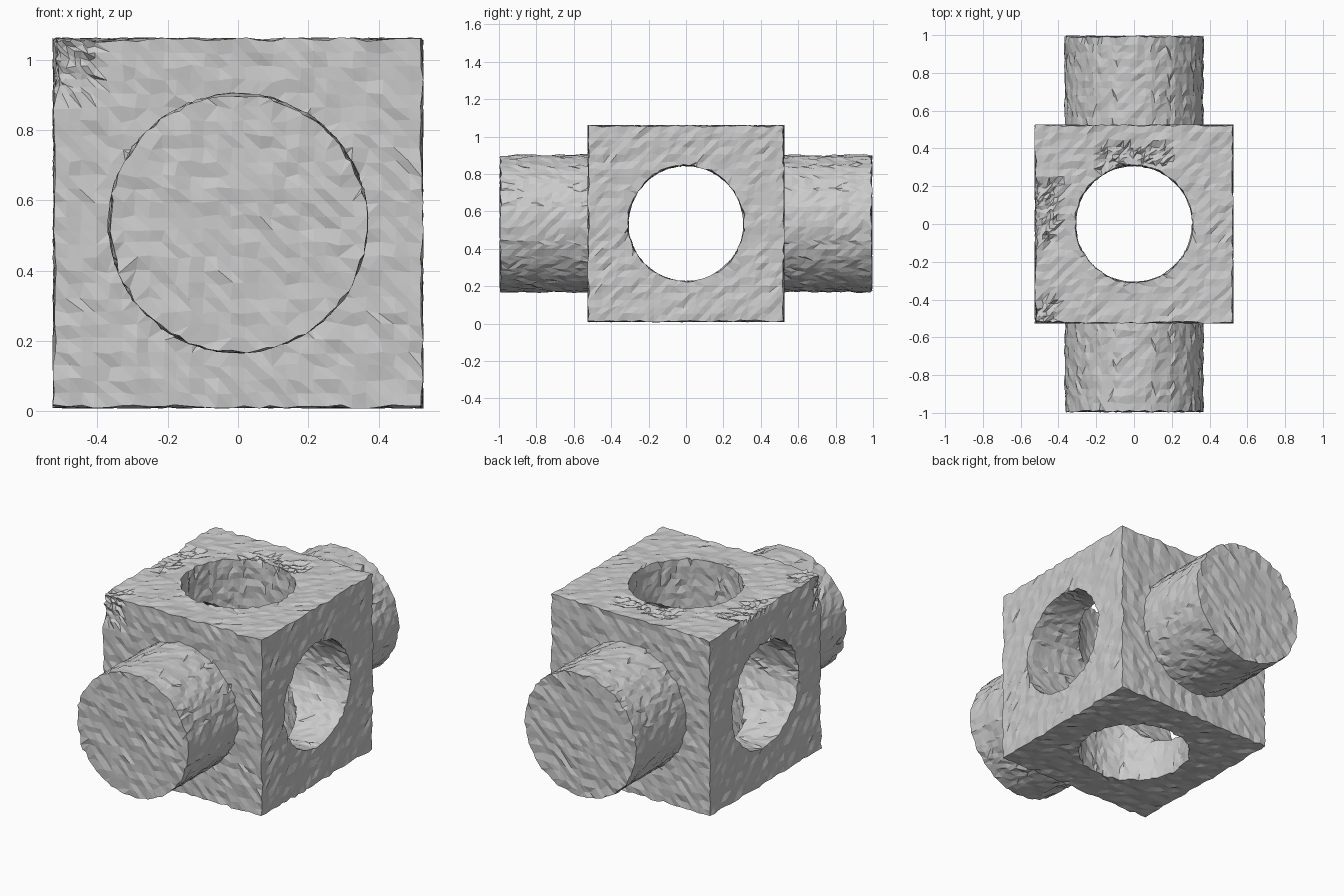
import bpy, bmesh, math, random
from mathutils import Vector

if "Cube" in bpy.data.objects:
    bpy.data.objects.remove(bpy.data.objects["Cube"])

random.seed(4)
CENTRE = Vector((0, 0, 0.535))


def cylinder(name, radius, length, rot):
    bpy.ops.mesh.primitive_cylinder_add(vertices=64, radius=radius, depth=length,
                                        location=CENTRE, rotation=rot)
    ob = bpy.context.object
    ob.name = name
    return ob


def boolean(target, other, op):
    m = target.modifiers.new(other.name, 'BOOLEAN')
    m.operation, m.solver, m.object = op, 'EXACT', other
    bpy.context.view_layer.objects.active = target
    bpy.ops.object.modifier_apply(modifier=m.name)
    bpy.data.objects.remove(other)


# Solid block with a thick rod running front to back
bpy.ops.mesh.primitive_cube_add(size=1.044, location=CENTRE)
block = bpy.context.object
block.name = "bored_block"
quarter = math.pi / 2
boolean(block, cylinder("rod", 0.365, 1.983, (quarter, 0, 0)), 'UNION')

# Two crossing bores: side to side, and top to bottom
boolean(block, cylinder("side_bore", 0.311, 1.5, (0, quarter, 0)), 'DIFFERENCE')
boolean(block, cylinder("vertical_bore", 0.311, 1.5, (0, 0, 0)), 'DIFFERENCE')

# Even facets that keep the hard edges
grid = block.modifiers.new("facets", 'REMESH')
grid.mode, grid.octree_depth, grid.scale = 'SHARP', 6, 0.8
grid.use_remove_disconnected = False
bpy.ops.object.modifier_apply(modifier=grid.name)

bm = bmesh.new()
bm.from_mesh(block.data)
bmesh.ops.triangulate(bm, faces=bm.faces)

# Chipped patches on the top face and one front corner (world centre, half size)
patches = [((-0.47, -0.52, 0.97), (0.08, 0.04, 0.10)),
           ((-0.46, 0.07, 1.06), (0.07, 0.18, 0.04)),
           ((-0.46, -0.45, 1.06), (0.06, 0.07, 0.04)),
           ((0.0, 0.36, 1.06), (0.20, 0.07, 0.04))]


def chipped(v):
    p = block.matrix_world @ v.co
    return any(all(abs(p[i] - c[i]) < h[i] for i in range(3)) for c, h in patches)


edges = [e for e in bm.edges if all(chipped(v) for v in e.verts)]
bmesh.ops.subdivide_edges(bm, edges=edges, cuts=1)
bmesh.ops.triangulate(bm, faces=bm.faces)

# Rough surface: small random offsets, stronger inward in the patches
bm.normal_update()
for v in bm.verts:
    chip = chipped(v)
    v.co += Vector([random.uniform(-0.006, 0.006) for _ in range(3)])
    if chip:
        v.co -= v.normal * random.uniform(0, 0.018)
for f in bm.faces:
    f.smooth = False
bm.to_mesh(block.data)
bm.free()
